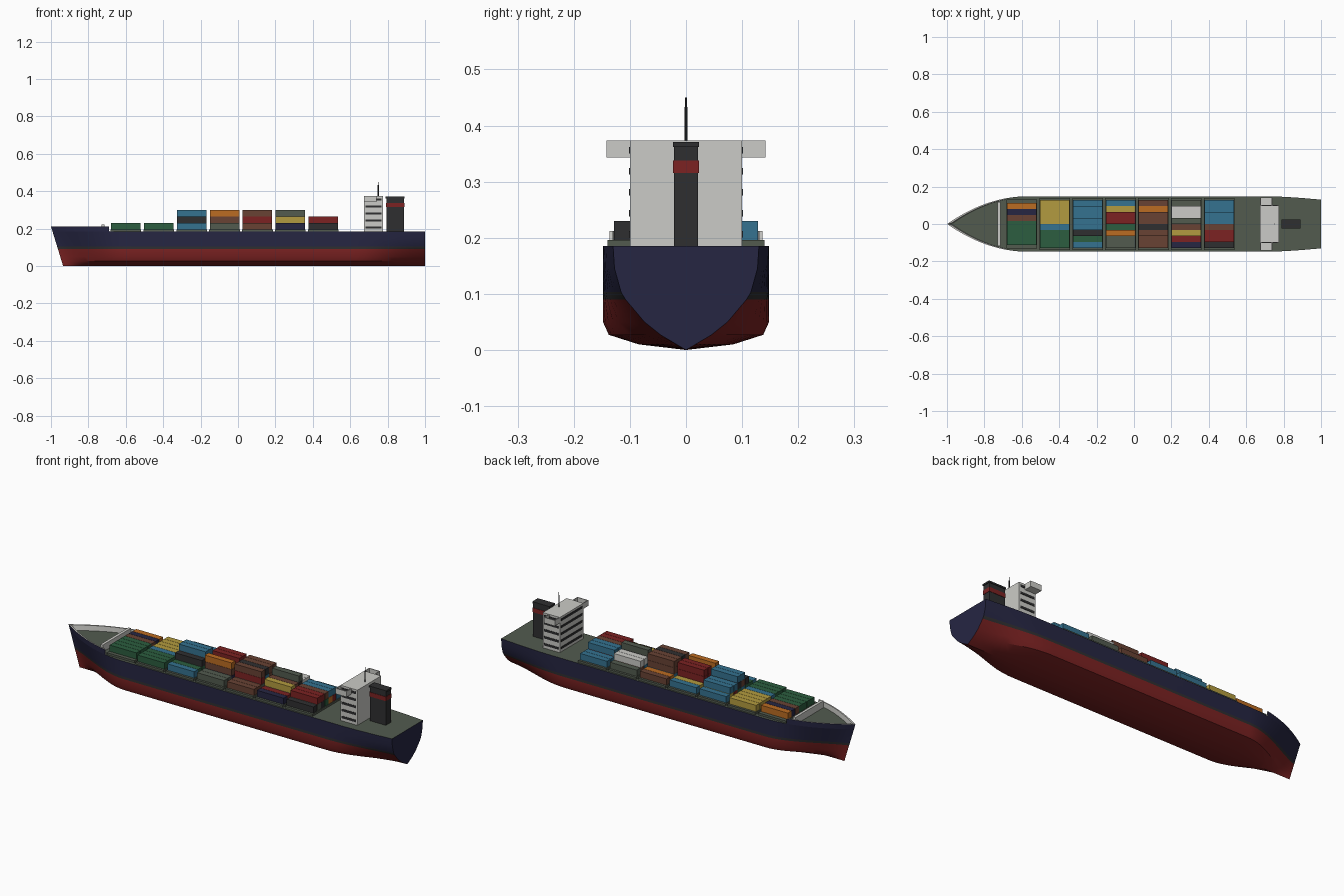
import bpy, bmesh, math
from mathutils import Matrix

if "Cube" in bpy.data.objects:
    bpy.data.objects.remove(bpy.data.objects["Cube"])

# Colours (linear)
COLS = {
    "N": ("navy", (0.019, 0.019, 0.055)), "R": ("red", (0.20, 0.016, 0.016)),
    "D": ("charcoal", (0.028, 0.028, 0.030)), "K": ("deck_grey_green", (0.085, 0.105, 0.078)),
    "W": ("light_grey", (0.60, 0.60, 0.57)), "B": ("blue", (0.035, 0.17, 0.28)),
    "G": ("green", (0.025, 0.11, 0.05)), "O": ("orange", (0.50, 0.15, 0.016)),
    "Y": ("yellow", (0.45, 0.33, 0.05)), "C": ("brown", (0.14, 0.055, 0.034)),
}
KEYS = list(COLS)
MATS = []
for k in KEYS:
    m = bpy.data.materials.new(COLS[k][0])
    m.diffuse_color = (*COLS[k][1], 1)
    m.use_nodes = True
    m.node_tree.nodes["Principled BSDF"].inputs["Base Color"].default_value = m.diffuse_color
    MATS.append(m)


def finish(bm, name, smooth=False):
    bmesh.ops.recalc_face_normals(bm, faces=bm.faces)
    me = bpy.data.meshes.new(name)
    bm.to_mesh(me)
    bm.free()
    for m in MATS:
        me.materials.append(m)
    ob = bpy.data.objects.new(name, me)
    bpy.context.collection.objects.link(ob)
    if smooth:
        bpy.ops.object.select_all(action='DESELECT')
        ob.select_set(True)
        bpy.context.view_layer.objects.active = ob
        bpy.ops.object.shade_smooth_by_angle(angle=math.radians(25))
    return ob


def add_box(bm, x, y, z, col):
    """Box from (min, max) pairs."""
    mat = Matrix.Translation([(a + b) / 2 for a, b in (x, y, z)]) @ \
        Matrix.Diagonal([b - a for a, b in (x, y, z)] + [1])
    vs = bmesh.ops.create_cube(bm, size=1, matrix=mat)["verts"]
    for f in {f for v in vs for f in v.link_faces}:
        f.material_index = KEYS.index(col)


def boxes(name, items):
    bm = bmesh.new()
    for it in items:
        add_box(bm, *it)
    return finish(bm, name)


# Hull shape
DECK, TOP, BEAM = 0.185, 0.212, 0.148
LEVELS = [0, 0.01, 0.027, 0.05, 0.09, 0.103, 0.145, DECK]
MID = [0, 0.57, 0.93, 1, 1, 1, 1, 1]
AFT = [0, 0.13, 0.35, 0.57, 0.83, 0.89, 0.98, 1]


def smoothstep(t):
    t = max(0, min(1, t))
    return t * t * (3 - 2 * t)


def bow_point(s, z, f=1.0):
    """Point on the bow: s = 0 at the stem, 1 where the full beam starts."""
    stem = -0.935 - 0.065 * z / TOP
    p = min(1, z / DECK)
    w = p * (1 - (1 - s) ** 2) + (1 - p) * smoothstep(s)
    return stem + (-0.57 - stem) * s, BEAM * w * f


def ring(half):
    """Mirror a half section (keel to deck) into a full one."""
    return [(x, -y, z) for x, y, z in reversed(half)] + half[1:]


stations = []
for i in range(21):
    stations.append(ring([(*bow_point(i / 20, z, f), z) for z, f in zip(LEVELS, MID)]))
for x in [0.0, 0.6] + [0.64 + 0.04 * i for i in range(10)]:
    b = smoothstep((x - 0.62) / 0.42) / smoothstep(0.38 / 0.42)
    w = BEAM - 0.018 * max(0, (x - 0.72) / 0.28) ** 1.5
    stations.append(ring([(x, w * (m + (a - m) * b), z) for z, m, a in zip(LEVELS, MID, AFT)]))

bm = bmesh.new()
rows = [[bm.verts.new(p) for p in st] for st in stations]
for a, b in zip(rows, rows[1:]):
    for i in range(len(a) - 1):
        f = bm.faces.new((a[i], a[i + 1], b[i + 1], b[i]))
        z = (a[i].co.z + a[i + 1].co.z) / 2
        f.material_index = KEYS.index("R" if z < 0.09 else "D" if z < 0.103 else "N")
    bm.faces.new((a[0], b[0], b[-1], a[-1])).material_index = KEYS.index("K")
bm.faces.new(rows[-1]).material_index = KEYS.index("N")
bmesh.ops.remove_doubles(bm, verts=bm.verts, dist=1e-5)
finish(bm, "hull", True)

# Bow bulwark: navy outside, light grey inside and on the rail
bm = bmesh.new()
for side in (-1, 1):
    prev = None
    for i in range(17):
        s = 0.72 * i / 16
        (x0, y0), (x1, y1) = bow_point(s, DECK), bow_point(s, TOP)
        t, dx = 0.006, 0.008 * (1 - s / 0.72)
        pts = [(x0, y0, DECK), (x1, y1, TOP), (x1 + dx, max(0, y1 - t), TOP), (x0 + dx, max(0, y0 - t), DECK)]
        cur = [bm.verts.new((x, side * y, z)) for x, y, z in pts]
        if prev:
            for j in range(4):
                k = (j + 1) % 4
                f = bm.faces.new((prev[j], prev[k], cur[k], cur[j]))
                f.material_index = KEYS.index("N" if j == 0 else "W")
        prev = cur
    bm.faces.new(prev).material_index = KEYS.index("W")
bmesh.ops.remove_doubles(bm, verts=bm.verts, dist=1e-5)
finish(bm, "bow_bulwark")

# Breakwater
boxes("breakwater", [((-0.73, -0.715), (-0.118, 0.118), (DECK, 0.222), "W")])

# Hatches and container stacks; each string is one stack, bottom to top, from -y to +y
BAYS = [
    ["G", "G", "G", "G", "C", "N", "O"],
    ["G", "G", "G", "B", "Y", "Y", "Y", "Y"],
    ["B", "G", "GD", "BCB", "GDB", "RB", "YB", "B"],
    ["K", "K", "NCO", "YG", "BRR", "RRR", "Y", "B"],
    ["C", "C", "KRC", "DBD", "RCC", "BCC", "O", "C"],
    ["N", "R", "KY", "GC", "KDK", "BW", "CW", "K"],
    ["D", "KR", "DR", "GC", "OB", "RB", "B", "B"],
]
PITCH, TIER, BASE = 0.0322, 0.0345, 0.196
for n, bay in enumerate(BAYS):
    cx = -0.60 + 0.176 * n
    hw = 0.132 if n == 0 else 0.14
    boxes(f"hatch_{n + 1}", [((cx - 0.082, cx + 0.082), (-hw, hw), (DECK - 0.002, BASE), "K")])
    items = []
    for r, stack in enumerate(bay):
        y = (r - (len(bay) - 1) / 2) * PITCH
        for t, col in enumerate(stack):
            z = BASE + t * TIER
            items.append(((cx - 0.079, cx + 0.079), (y - 0.0154, y + 0.0154), (z, z + TIER - 0.0008), col))
    boxes(f"containers_{n + 1}", items)

# Deckhouse
X0, X1, HW, HT = 0.675, 0.775, 0.10, 0.373
boxes("deckhouse", [((X0, X1), (-HW, HW), (DECK - 0.002, HT), "W")])

# Window bands on the sides and the forward face
wins = []
for i in range(5):
    z = (0.200 + 0.0375 * i, 0.212 + 0.0375 * i)
    for s in (-1, 1):
        ys = sorted((s * (HW - 0.001), s * (HW + 0.002)))
        wins.append(((X0 + 0.008, X1 - 0.008), ys, z, "D"))
    wins.append(((X0 - 0.002, X0 + 0.001), (-HW + 0.012, HW - 0.012), z, "D"))
boxes("windows", wins)

# Open bridge wings: floor and three walls
wing = []
for s in (-1, 1):
    def span(a, b):
        return sorted((s * a, s * b))
    wx0, wx1, z0 = 0.675, 0.74, 0.343
    wing += [((wx0, wx1), span(HW, 0.142), (z0, z0 + 0.004), "W"),
             ((wx0, wx1), span(0.138, 0.142), (z0, HT), "W"),
             ((wx0, wx0 + 0.004), span(HW, 0.138), (z0, HT), "W"),
             ((wx1 - 0.004, wx1), span(HW, 0.138), (z0, HT), "W")]
boxes("bridge_wings", wing)

# Funnel with red band and cap
boxes("funnel", [
    ((0.793, 0.887), (-0.021, 0.021), (DECK - 0.002, 0.364), "D"),
    ((0.791, 0.889), (-0.023, 0.023), (0.315, 0.338), "R"),
    ((0.789, 0.891), (-0.0235, 0.0235), (0.362, 0.371), "D")])

# Mast
bm = bmesh.new()
for r, z0, z1 in ((0.003, HT - 0.002, 0.433), (0.0015, 0.433, 0.45)):
    bmesh.ops.create_cone(bm, cap_ends=True, segments=8, radius1=r, radius2=r, depth=z1 - z0,
                          matrix=Matrix.Translation((0.75, 0, (z0 + z1) / 2)))
for f in bm.faces:
    f.material_index = KEYS.index("D")
finish(bm, "mast")
